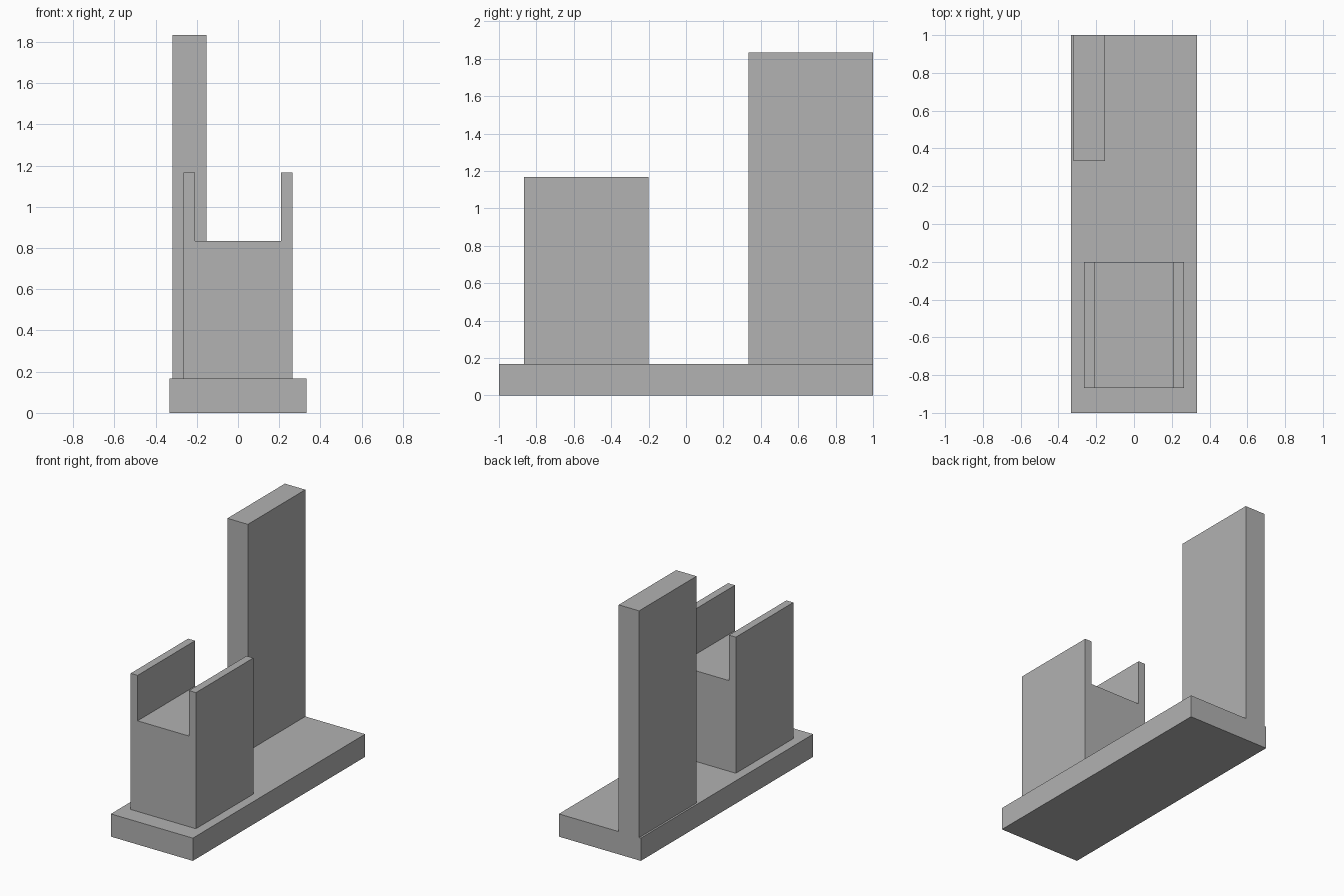
import bpy
import bmesh

cube = bpy.data.objects.get("Cube")
if cube:
    bpy.data.objects.remove(cube, do_unlink=True)

GREY = (0.445, 0.445, 0.445, 1.0)
grey = bpy.data.materials.new("plain grey")
grey.use_nodes = True
grey.diffuse_color = GREY
grey.node_tree.nodes["Principled BSDF"].inputs["Base Color"].default_value = GREY


def extrude_profile(name, profile, y0, y1):
    """Extrude an x-z outline along y from y0 to y1."""
    bm = bmesh.new()
    face = bm.faces.new([bm.verts.new((x, y0, z)) for x, z in profile])
    result = bmesh.ops.extrude_face_region(bm, geom=[face])
    moved = [v for v in result["geom"] if isinstance(v, bmesh.types.BMVert)]
    bmesh.ops.translate(bm, verts=moved, vec=(0, y1 - y0, 0))
    bmesh.ops.recalc_face_normals(bm, faces=bm.faces)
    mesh = bpy.data.meshes.new(name)
    bm.to_mesh(mesh)
    bm.free()
    mesh.materials.append(grey)
    obj = bpy.data.objects.new(name, mesh)
    bpy.context.collection.objects.link(obj)
    return obj


def rectangle(x0, x1, z0, z1):
    return [(x0, z0), (x1, z0), (x1, z1), (x0, z1)]


BASE_TOP = 0.167

# Long base slab
extrude_profile("base", rectangle(-0.333, 0.333, 0, BASE_TOP), -1, 1)

# Tall upright panel, flush with the back of the base
extrude_profile("tall_panel", rectangle(-0.319, -0.153, BASE_TOP, 1.833), 0.333, 1)

# Block with a channel between two thin side walls
half = [(0.265, BASE_TOP), (0.265, 1.167), (0.209, 1.167), (0.209, 0.833)]
channel = half + [(-x, z) for x, z in reversed(half)]
extrude_profile("channel_block", channel, -0.867, -0.2)
